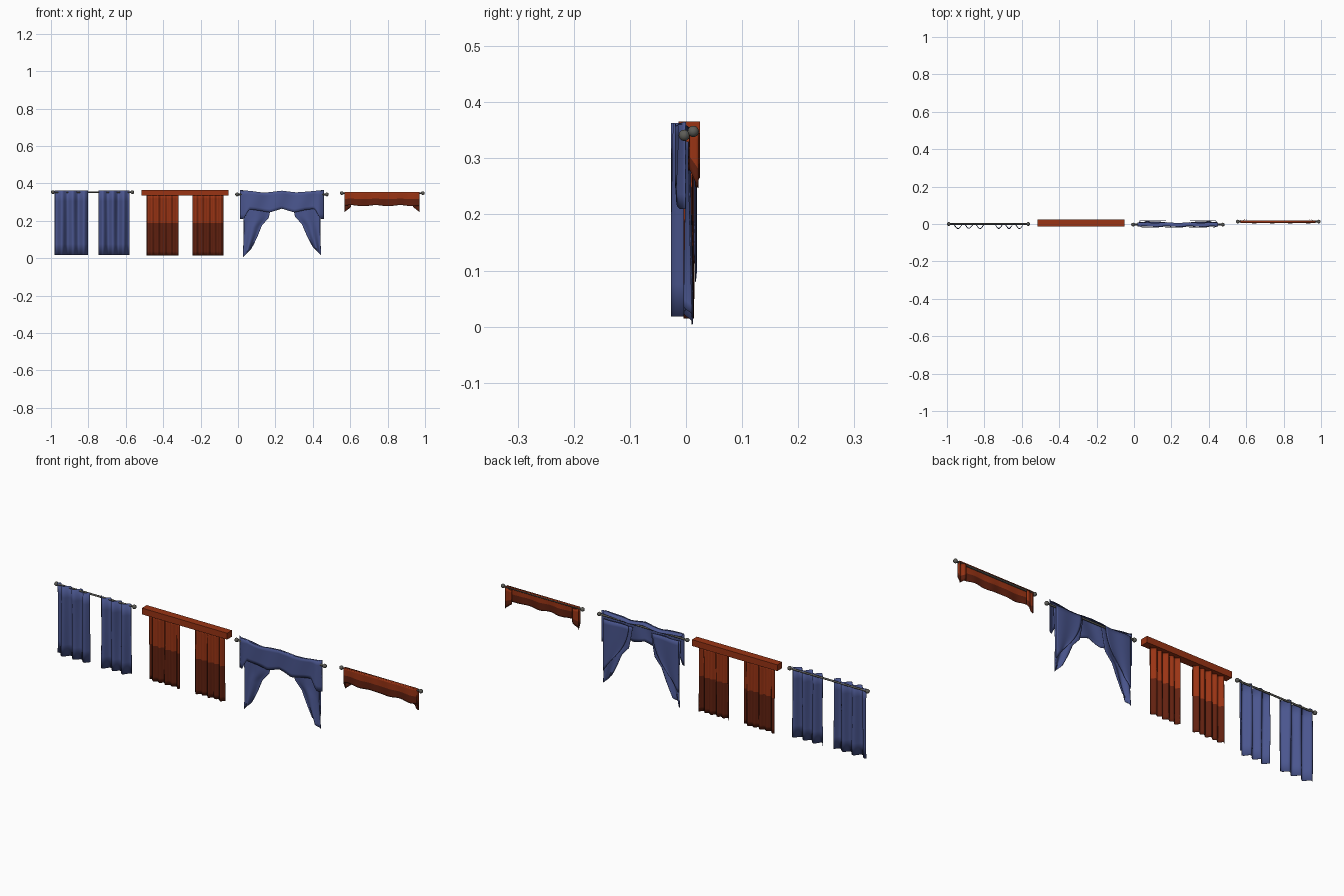
import bpy, bmesh, math

if "Cube" in bpy.data.objects:
    bpy.data.objects.remove(bpy.data.objects["Cube"])

def mat(name, c):
    m = bpy.data.materials.new(name)
    m.diffuse_color = (*c, 1)
    m.use_nodes = True
    m.node_tree.nodes["Principled BSDF"].inputs["Base Color"].default_value = m.diffuse_color
    return m

BLUE = mat("blue cloth", (0.068, 0.092, 0.27))
RED = mat("rust cloth", (0.32, 0.034, 0.007))
DARK = mat("dark rust cloth", (0.12, 0.015, 0.005))
METAL = mat("grey metal", (0.11, 0.108, 0.095))

def interp(pts, x):
    """Piecewise linear lookup in (x, value) pairs."""
    for (a, va), (b, vb) in zip(pts, pts[1:]):
        if x <= b:
            return va + (vb - va) * max(0, (x - a) / (b - a))
    return pts[-1][1]

def finish(bm, name, mats):
    me = bpy.data.meshes.new(name)
    bm.to_mesh(me)
    bm.free()
    for m in mats:
        me.materials.append(m)
    ob = bpy.data.objects.new(name, me)
    bpy.context.collection.objects.link(ob)
    return ob

def sheet(name, nu, nv, f, mats, split=None):
    """Cloth grid from f(u, v); faces past v = split take the second colour."""
    bm = bmesh.new()
    g = [[bm.verts.new(f(i / nu, j / nv)) for i in range(nu + 1)] for j in range(nv + 1)]
    for j in range(nv):
        for i in range(nu):
            fc = bm.faces.new((g[j][i], g[j + 1][i], g[j + 1][i + 1], g[j][i + 1]))
            fc.smooth = True
            if split is not None and (j + 0.5) / nv > split:
                fc.material_index = 1
    ob = finish(bm, name, mats)
    s = ob.modifiers.new("thickness", 'SOLIDIFY')
    s.thickness = 0.0015
    s.offset = 0
    return ob

def rod(name, x0, x1, y, z, r=0.01):
    bpy.ops.mesh.primitive_cylinder_add(vertices=12, radius=0.0045, depth=x1 - x0,
                                        location=((x0 + x1) / 2, y, z), rotation=(0, math.pi / 2, 0))
    ob = bpy.context.object
    ob.name = name
    ob.data.materials.append(METAL)
    bpy.ops.object.shade_smooth_by_angle()
    for x in (x0, x1):
        bpy.ops.mesh.primitive_uv_sphere_add(segments=16, ring_count=10, radius=r, location=(x, y, z))
        s = bpy.context.object
        s.name = name + "_finial"
        s.data.materials.append(METAL)
        bpy.ops.object.shade_smooth()

# Set 1: pair of plain blue panels on a rod
rod("plain_rod", -0.99, -0.565, 0.0, 0.353)
for x0, x1, ph in ((-0.98, -0.803, 0.6), (-0.745, -0.58, 2.2)):
    def panel(u, v):
        y = -0.0115 + 0.0125 * math.sin(u * 6 * math.pi + ph) + 0.0025 * math.sin(u * 11 + 3 * v)
        return (x0 + (x1 - x0) * u, y, 0.363 - 0.345 * v)
    sheet("plain_panel", 48, 6, panel, [BLUE])

# Set 2: boxed pelmet with pleated rust panels
bm = bmesh.new()
bmesh.ops.create_cube(bm, size=1)
for v in bm.verts:
    v.co = (-0.2825 + v.co.x * 0.465, 0.006 + v.co.y * 0.038, 0.35 + v.co.z * 0.031)
finish(bm, "pelmet_box", [RED])
for x0, x1, ph in ((-0.488, -0.318, 0.0), (-0.243, -0.078, 1.5)):
    def pleat(u, v):
        y = 0.005 + 0.006 * math.sin(u * 10 * math.pi + ph) + 0.003 * math.sin(u * 17 + ph + v)
        return (x0 + (x1 - x0) * u, y, 0.34 - 0.325 * v)
    sheet("pleated_panel", 60, 15, pleat, [RED, DARK], 0.467)

# Set 3: blue draped valance with tapering side tails
rod("drape_rod", -0.005, 0.475, -0.003, 0.341)
hem = [(0.01, 0.21), (0.03, 0.21), (0.06, 0.262), (0.11, 0.255), (0.17, 0.245), (0.235, 0.265),
       (0.30, 0.245), (0.36, 0.258), (0.41, 0.265), (0.44, 0.21), (0.46, 0.21)]
top = [(0.01, 0.365), (0.08, 0.358), (0.14, 0.350), (0.235, 0.361), (0.31, 0.352), (0.38, 0.357), (0.46, 0.365)]

def valance(u, v):
    x = 0.01 + 0.45 * u
    edge = min(1, min(u, 1 - u) / 0.06)
    y = -0.001 - 0.015 * edge + edge * 0.003 * math.sin(u * 22 + v * 2)
    return (x, y, interp(top, x) * (1 - v) + interp(hem, x) * v)
sheet("draped_valance", 60, 6, valance, [BLUE])
# top heading folded over the rod
sheet("valance_heading", 40, 3, lambda u, v: (
    0.02 + 0.43 * u, -0.013 + 0.02 * v + 0.002 * math.sin(u * 22),
    interp(top, 0.02 + 0.43 * u) - 0.002 - 0.008 * v * v), [BLUE])

outer = [(0, 0.026), (0.5, 0.032), (1, 0.026)]
inner = [(0, 0.185), (0.2, 0.176), (0.4, 0.165), (0.55, 0.128), (0.75, 0.105), (0.9, 0.085), (1, 0.07)]
for side, lift in ((1, 0.0), (-1, 0.012)):
    def tail(u, v):
        x = interp(outer, v) * (1 - u) + interp(inner, v) * u
        zb = 0.004 + 0.045 * u + lift
        y = 0.004 + 0.008 * math.sin(u * 8 + v) * (0.4 + 0.6 * v)
        return (0.235 + side * (x - 0.235), y, 0.33 * (1 - v) + zb * v)
    sheet("side_tail", 24, 20, tail, [BLUE])

    def back_fold(u, v):
        x = 0.03 + (0.14 - 0.09 * v * v) * u
        y = 0.0165 + 0.002 * math.sin(u * 7)
        return (0.235 + side * (x - 0.235), y, 0.335 * (1 - v) + (0.08 + 0.07 * u) * v)
    sheet("back_fold", 12, 10, back_fold, [BLUE])

# Set 4: short rust valance with angled ends
rod("short_rod", 0.555, 0.988, 0.013, 0.348)

def short(u, v):
    y = 0.0065 + 0.0025 * math.sin(u * 26) * v
    zb = 0.281 + 0.003 * math.sin(u * 19)
    return (0.57 + 0.40 * u, y, 0.353 * (1 - v) + zb * v)
sheet("short_valance", 60, 10, short, [RED, DARK], 0.5)
sheet("short_heading", 1, 2, lambda u, v: (0.57 + 0.4 * u, 0.0065 + 0.013 * v, 0.353), [RED])
for side in (1, -1):
    # corner tail behind the valance
    sheet("corner_tail", 6, 6, lambda u, v: (
        0.77 + side * (0.165 + 0.035 * u), 0.0205 + 0.004 * math.sin(u * 6),
        0.345 * (1 - v) + (0.275 - 0.028 * u) * v), [RED, DARK], 0.66)
    # side return joining valance and tail
    sheet("side_return", 3, 6, lambda u, v: (
        0.77 + side * 0.2, 0.0065 + 0.016 * u,
        0.35 * (1 - v) + (0.28 - 0.034 * u) * v), [RED, DARK], 0.66)
